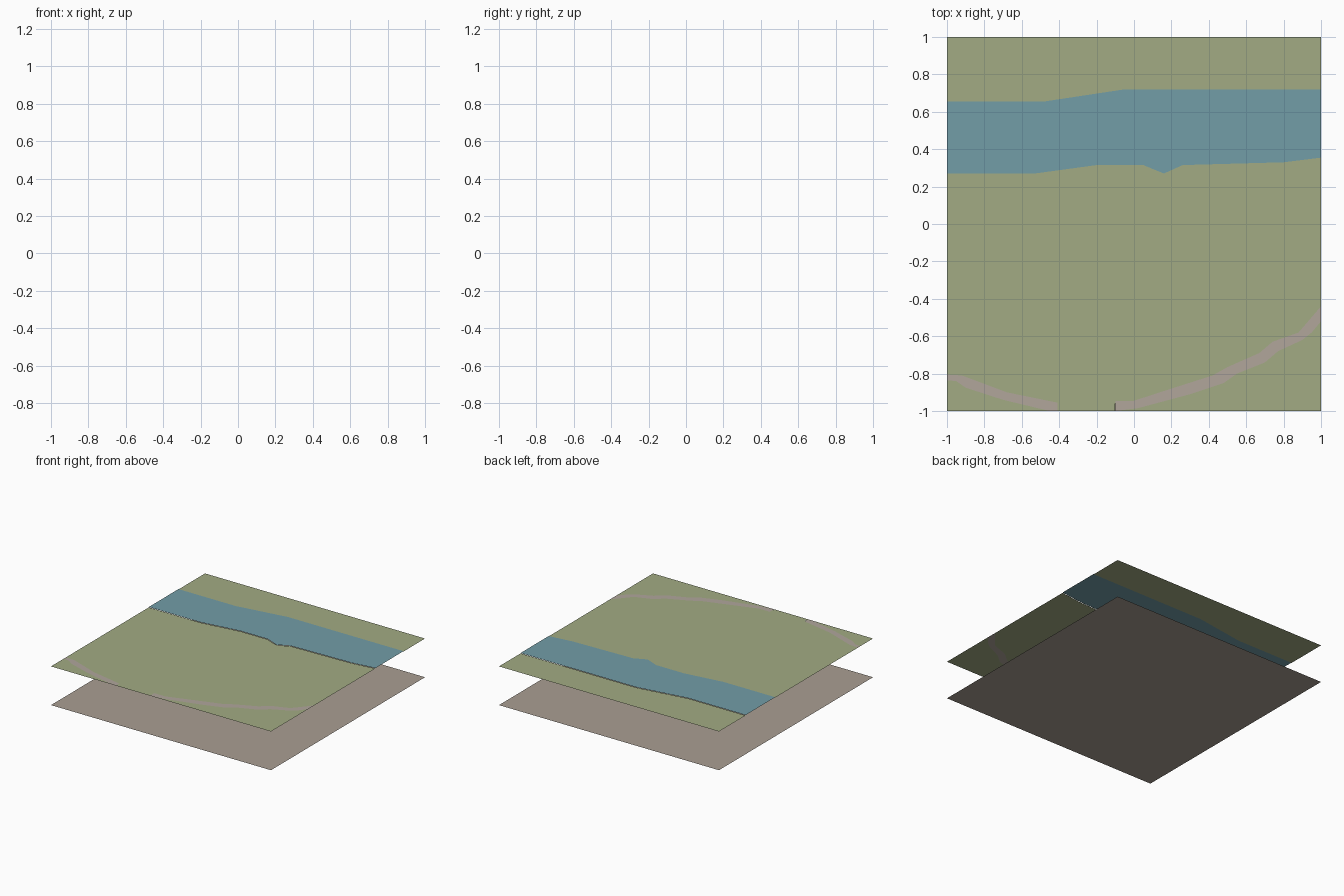
import bpy
import bmesh

cube = bpy.data.objects.get("Cube")
if cube:
    bpy.data.objects.remove(cube, do_unlink=True)


def material(name, rgb):
    mat = bpy.data.materials.new(name)
    mat.use_nodes = True
    color = (*rgb, 1)
    mat.diffuse_color = color
    mat.node_tree.nodes["Principled BSDF"].inputs["Base Color"].default_value = color
    return mat


grass = material("grass_green", (.36, .41, .23))
water = material("river_blue", (.17, .34, .39))
trail = material("path_pinkish_grey", (.44, .38, .33))
stone = material("base_beige", (.40, .345, .29))


def height_at(line, x):
    """Interpolate the y of a polyline at x."""
    for (x0, y0), (x1, y1) in zip(line, line[1:]):
        if x0 <= x <= x1:
            return y0 + (y1 - y0) * (x - x0) / (x1 - x0)
    return line[-1][1]


def band(name, lower, upper, z, mat):
    """Flat sheet between two polylines that run along x."""
    xs = sorted({p[0] for p in lower + upper})
    bm = bmesh.new()
    rows = [[bm.verts.new((x, height_at(line, x), z)) for x in xs]
            for line in (lower, upper)]
    for i in range(len(xs) - 1):
        bm.faces.new((rows[0][i], rows[0][i + 1], rows[1][i + 1], rows[1][i]))
    bmesh.ops.remove_doubles(bm, verts=bm.verts, dist=0.0001)
    mesh = bpy.data.meshes.new(name)
    bm.to_mesh(mesh)
    bm.free()
    mesh.materials.append(mat)
    obj = bpy.data.objects.new(name, mesh)
    bpy.context.collection.objects.link(obj)


def level(y, start=-1, end=1):
    return [(start, y), (end, y)]


LAND, RIVER = 0.318, 0.321

# River banks
north_bank = [(-1, .655), (-.48, .655), (-.05, .72), (1, .72)]
south_bank = [(-1, .27), (-.53, .27), (-.2, .315), (.05, .315), (.11, .29),
              (.16, .27), (.26, .315), (.8, .33), (1, .355)]

# Edges of the two path pieces
west_upper = [(-1, -.805), (-.92, -.81), (-.68, -.9), (-.41, -.955)]
west_lower = [(-1, -.835), (-.95, -.84), (-.9, -.875), (-.7, -.94),
              (-.45, -1), (-.41, -1)]
east_upper = [(-.1, -.945), (0, -.945), (.2, -.88), (.42, -.81), (.5, -.765),
              (.67, -.69), (.74, -.63), (.88, -.58), (1, -.44)]
east_lower = [(-.1, -1), (.02, -.985), (.3, -.91), (.48, -.85), (.55, -.8),
              (.7, -.74), (.77, -.68), (.9, -.62), (.95, -.58), (1, -.52)]

# Base sheet
band("base_sheet", level(-1), level(1), 0, stone)

# Upper sheet: land, river and path fitted edge to edge
band("north_land", north_bank, level(1), LAND, grass)
band("river", south_bank, north_bank, RIVER, water)
south_edge = west_upper + [(-.409, -1), (-.101, -1)] + east_upper
band("south_land", south_edge, south_bank, LAND, grass)
for side, lower, upper in (("west", west_lower, west_upper),
                           ("east", east_lower, east_upper)):
    band(side + "_path", lower, upper, LAND, trail)
    band(side + "_corner_land", level(-1, lower[0][0], lower[-1][0]), lower, LAND, grass)
